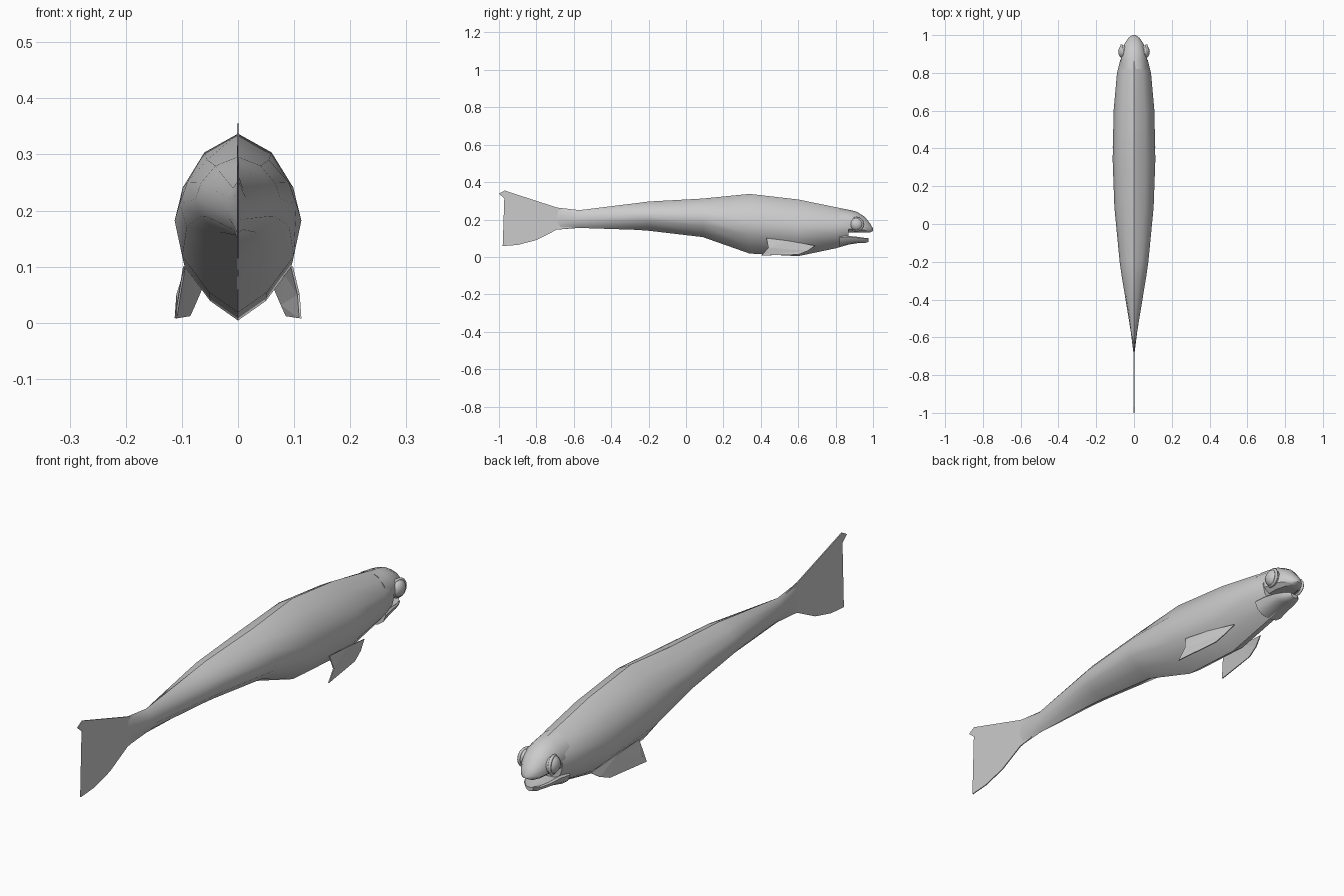
import bpy, bmesh, math

if "Cube" in bpy.data.objects:
    bpy.data.objects.remove(bpy.data.objects["Cube"])

BODY = [(0, 1), (.53, .79), (.87, .4), (1, .03), (.88, -.37), (.46, -.77), (0, -1)]
SKULL = [(0, 1), (.5, .82), (.86, .42), (1, -.1), (.93, -.6), (.6, -.9), (0, -.85)]
JAW = [(0, .5), (.6, .6), (.9, 1), (1, .7), (.85, -.2), (.5, -.8), (0, -1)]


def finish(name, bm, smooth=True):
    bmesh.ops.recalc_face_normals(bm, faces=bm.faces)
    me = bpy.data.meshes.new(name)
    bm.to_mesh(me)
    bm.free()
    ob = bpy.data.objects.new(name, me)
    bpy.context.collection.objects.link(ob)
    if smooth:
        bpy.ops.object.select_all(action='DESELECT')
        ob.select_set(True)
        bpy.context.view_layer.objects.active = ob
        bpy.ops.object.shade_smooth_by_angle(angle=math.radians(40))
    return ob


def loft(name, half, stations):
    # stations: y, bottom z, top z, half width
    section = half + [(-x, z) for x, z in half[-2:0:-1]]
    bm = bmesh.new()
    rings = []
    for y, lo, hi, w in stations:
        mid, h = (lo + hi) / 2, (hi - lo) / 2
        rings.append([bm.verts.new((x * w, y, mid + z * h)) for x, z in section])
    n = len(section)
    for a, b in zip(rings, rings[1:]):
        for i in range(n):
            bm.faces.new((a[i], a[(i + 1) % n], b[(i + 1) % n], b[i]))
    bm.faces.new(rings[0])
    bm.faces.new(rings[-1])
    return finish(name, bm)


def sheet(name, points, thickness):
    bm = bmesh.new()
    bm.faces.new([bm.verts.new(p) for p in points])
    bmesh.ops.triangulate(bm, faces=bm.faces)
    ob = finish(name, bm, False)
    mod = ob.modifiers.new("thickness", 'SOLIDIFY')
    mod.thickness = thickness
    mod.offset = 0
    return ob


# Body, from tail root to the back of the mouth
loft("body", BODY, [
    (-.69, .146, .264, .002), (-.57, .155, .25, .017), (-.27, .145, .287, .066),
    (-.2, .14, .296, .076), (.09, .106, .312, .104), (.34, .018, .337, .113),
    (.6, .004, .307, .108), (.8, .046, .266, .09), (.87, .066, .252, .072)])

# Upper head and lower jaw with an open mouth between them
loft("upper_head", SKULL, [
    (.82, .12, .26, .074), (.87, .123, .252, .07), (.91, .126, .243, .064),
    (.955, .125, .215, .05), (.985, .128, .178, .03), (1, .139, .152, .009)])
loft("lower_jaw", JAW, [
    (.82, .053, .112, .07), (.87, .066, .113, .062), (.92, .074, .107, .053),
    (.955, .074, .102, .038), (.975, .08, .1, .018)])

# Forked tail fin
sheet("tail_fin", [(0, y, z) for y, z in [
    (-.6, .245), (-.69, .264), (-.97, .355), (-1, .338), (-.85, .205), (-.98, .058),
    (-.9, .064), (-.8, .09), (-.69, .146), (-.6, .16)]], .004)

for side, s in (("left", -1), ("right", 1)):
    # Pectoral fins flaring down and outward
    sheet(side + "_pectoral_fin", [(s * x, y, z) for x, y, z in [
        (.096, .43, .1), (.085, .55, .085), (.066, .69, .06), (.078, .65, .032),
        (.087, .6, .012), (.111, .405, .008), (.108, .44, .05)]], .004)

    # Bulging eye with a thin lid ring
    bpy.ops.mesh.primitive_uv_sphere_add(segments=16, ring_count=10, radius=.034,
                                         location=(s * .058, .912, .175))
    eye = bpy.context.object
    eye.name = side + "_eye"
    eye.scale.x = .75
    bpy.ops.object.shade_smooth()
    bpy.ops.mesh.primitive_torus_add(major_segments=16, minor_segments=6,
                                     major_radius=.034, minor_radius=.006,
                                     location=(s * .06, .912, .175),
                                     rotation=(0, math.pi / 2, s * -.2))
    bpy.context.object.name = side + "_eyelid"
    bpy.ops.object.shade_smooth()
